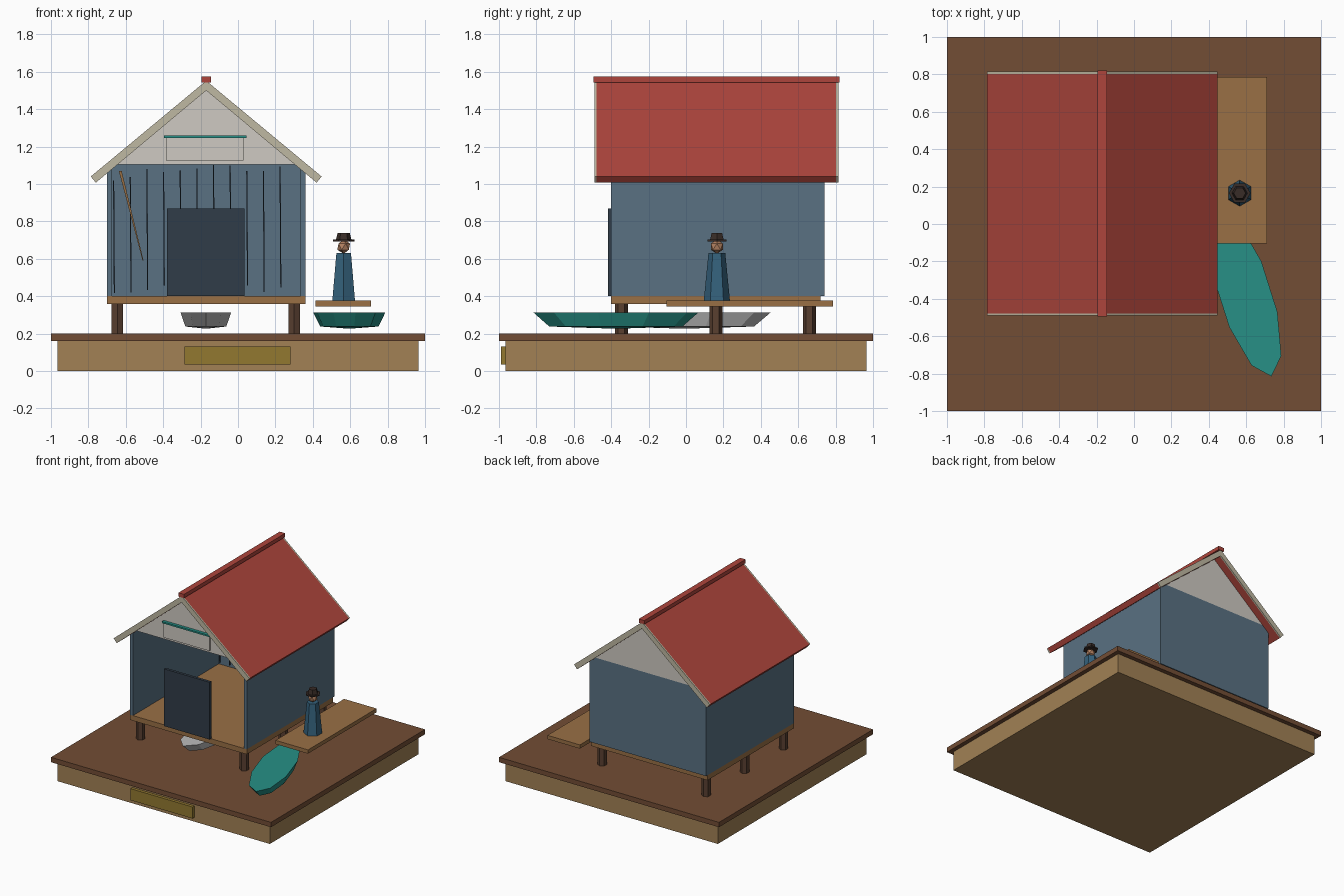
import bpy, bmesh, math, random
from mathutils import Vector

if "Cube" in bpy.data.objects:
    bpy.data.objects.remove(bpy.data.objects["Cube"])

random.seed(4)
MATS = {}


def mat(name, rgb):
    m = bpy.data.materials.new(name)
    m.diffuse_color = (*rgb, 1)
    m.use_nodes = True
    m.node_tree.nodes["Principled BSDF"].inputs["Base Color"].default_value = m.diffuse_color
    MATS[name] = m


for n, c in {
    "earth": (0.17, 0.075, 0.035), "tan": (0.36, 0.22, 0.09), "brass": (0.29, 0.19, 0.03),
    "slate": (0.10, 0.165, 0.225), "dark": (0.03, 0.045, 0.065), "white": (0.62, 0.59, 0.54),
    "trim": (0.52, 0.48, 0.36), "red": (0.42, 0.06, 0.045), "wood": (0.32, 0.16, 0.06),
    "post": (0.10, 0.05, 0.03), "teal": (0.02, 0.28, 0.24), "coat": (0.035, 0.12, 0.20),
    "skin": (0.45, 0.22, 0.12), "hat": (0.04, 0.025, 0.02), "grey": (0.5, 0.5, 0.5),
}.items():
    mat(n, c)


def make(name, bm, m):
    bmesh.ops.recalc_face_normals(bm, faces=bm.faces)
    me = bpy.data.meshes.new(name)
    bm.to_mesh(me)
    bm.free()
    me.materials.append(MATS[m])
    ob = bpy.data.objects.new(name, me)
    bpy.context.collection.objects.link(ob)
    return ob


def box(name, m, x0, x1, y0, y1, z0, z1):
    bm = bmesh.new()
    bmesh.ops.create_cube(bm, size=1)
    for v in bm.verts:
        v.co = ((x0 + x1) / 2 + v.co.x * (x1 - x0), (y0 + y1) / 2 + v.co.y * (y1 - y0),
                (z0 + z1) / 2 + v.co.z * (z1 - z0))
    return make(name, bm, m)


def prism(name, m, profile, y0, y1):
    """Extrude an xz outline along y."""
    bm = bmesh.new()
    f = bm.faces.new([bm.verts.new((x, y0, z)) for x, z in profile])
    ext = bmesh.ops.extrude_face_region(bm, geom=[f])
    for v in ext["geom"]:
        if isinstance(v, bmesh.types.BMVert):
            v.co.y = y1
    return make(name, bm, m)


def stack(name, m, centre, rings, n=6, phase=90, tip=None, stretch=1.0, turn=0):
    """Join n-sided (radius, z) rings; optional bottom tip, stretch and turn."""
    bm = bmesh.new()
    loops = []
    t = math.radians(turn)
    for r, z in rings:
        loop = []
        for i in range(n):
            a = math.radians(phase) + i * math.tau / n
            u, v = r * stretch * math.cos(a), r * math.sin(a)
            loop.append(bm.verts.new((centre[0] + u * math.cos(t) - v * math.sin(t),
                                      centre[1] + u * math.sin(t) + v * math.cos(t), z)))
        loops.append(loop)
    for a, b in zip(loops, loops[1:]):
        for i in range(n):
            j = (i + 1) % n
            bm.faces.new((a[i], a[j], b[j], b[i]))
    bm.faces.new(loops[-1])
    if tip is None:
        bm.faces.new(loops[0])
    else:
        p = bm.verts.new((*centre, tip))
        for i in range(n):
            bm.faces.new((loops[0][i], loops[0][(i + 1) % n], p))
    return make(name, bm, m)


# Display base
box("base_block", "tan", -0.965, 0.965, -0.965, 0.965, 0, 0.16)
box("base_top", "earth", -1, 1, -1, 1, 0.16, 0.2)
box("front_plaque", "brass", -0.285, 0.28, -0.99, -0.96, 0.035, 0.13)

# Hut floor on six stilts
for x in (-0.645, 0.30):
    for y in (-0.345, 0.16, 0.66):
        stack("stilt", "post", (x, y), [(0.035, 0.2), (0.035, 0.36)])
box("hut_floor", "wood", -0.70, 0.36, -0.40, 0.72, 0.358, 0.40)

# Walls, open at the front
box("left_wall", "slate", -0.70, -0.675, -0.40, 0.74, 0.40, 1.08)
box("right_wall", "slate", 0.335, 0.36, -0.40, 0.74, 0.40, 1.08)
box("back_wall", "slate", -0.70, 0.36, 0.715, 0.74, 0.40, 1.105)
box("door_panel", "dark", -0.38, 0.035, -0.418, -0.395, 0.40, 0.87)

# Plank seams inside the back wall
for i in range(11):
    x = -0.665 + i * 0.089
    top, low = 1.03 + 0.08 * min(i, 3) / 3 - random.random() * 0.05, 0.41 + random.random() * 0.06
    prism("plank_seam", "dark", [(x - 0.003, top), (x + 0.003, top), (x + 0.007, low), (x + 0.001, low)],
          0.705, 0.716)

# Pole leaning inside
prism("leaning_pole", "wood", [(-0.637, 1.07), (-0.622, 1.07), (-0.505, 0.59), (-0.51, 0.59)], 0.69, 0.703)

# Gables and sign
CX = -0.17
gable = [(CX - 0.53, 1.105), (CX + 0.53, 1.105), (CX, 1.53)]
prism("front_gable", "white", gable, -0.40, -0.375)
prism("back_gable", "white", gable, 0.715, 0.74)
box("sign_board", "white", -0.385, 0.03, -0.415, -0.395, 1.125, 1.245)
box("sign_trim", "teal", -0.395, 0.045, -0.425, -0.395, 1.245, 1.258)

# Roof slopes, barge boards and ridge
for s, side in ((-1, "left"), (1, "right")):
    slope = [(CX, 1.552), (CX + s * 0.617, 1.04), (CX + s * 0.59, 1.007), (CX, 1.50)]
    prism(side + "_roof", "red", slope, -0.478, 0.803)
    for y0, y1, end in ((-0.49, -0.478, "front"), (0.803, 0.815, "back")):
        prism(f"{end}_{side}_barge_board", "trim", slope, y0, y1)
box("ridge_cap", "red", CX - 0.025, CX + 0.025, -0.495, 0.82, 1.543, 1.574)

# Jetty
box("jetty", "wood", 0.415, 0.71, -0.105, 0.785, 0.345, 0.376)

# Boats
hull = [(0.115, 0.238), (0.142, 0.312)]
stack("teal_boat", "teal", (0.595, -0.375), hull, 10, 0, 0.226, 3.25, -72.4)
stack("grey_boat", "grey", (-0.172, -0.01), hull, 10, 0, 0.226, 3.25, -90)

# Figure on the jetty
P = (0.565, 0.165)
stack("figure_coat", "coat", P, [(0.07, 0.375), (0.045, 0.63)])
bm = bmesh.new()
bmesh.ops.create_icosphere(bm, subdivisions=1, radius=0.038)
bmesh.ops.translate(bm, verts=bm.verts, vec=Vector((*P, 0.665)))
make("figure_head", bm, "skin")
stack("hat_brim", "hat", P, [(0.058, 0.692), (0.058, 0.702)], phase=0)
stack("hat_crown", "hat", P, [(0.042, 0.70), (0.032, 0.739)], phase=0)
